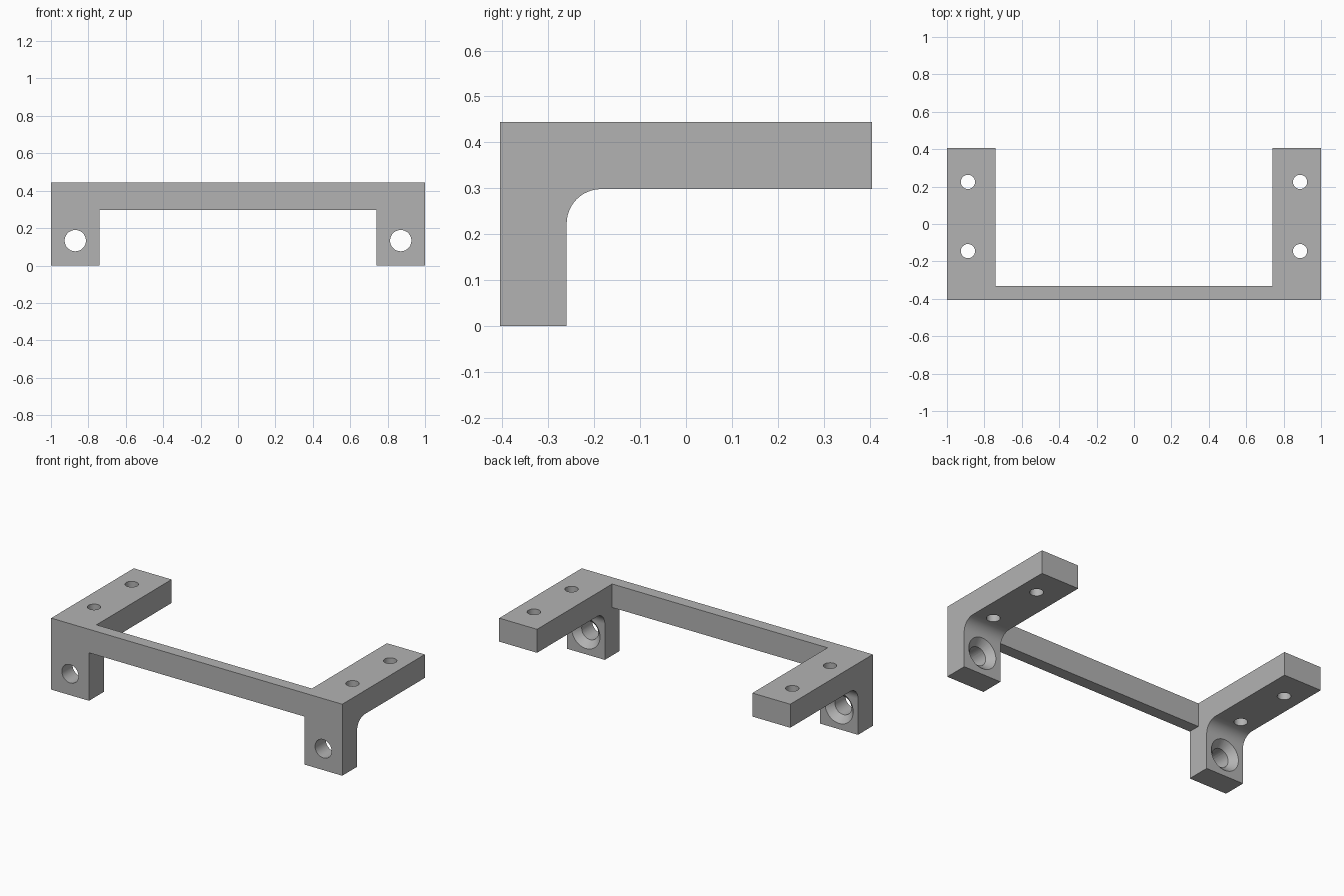
import bpy
import bmesh
import math
from mathutils import Matrix, Vector

# Remove the default cube
cube = bpy.data.objects.get("Cube")
if cube:
    bpy.data.objects.remove(cube, do_unlink=True)

# Main dimensions
FRONT, BACK = -0.405, 0.405
TOP, UNDER = 0.444, 0.298
INNER, OUTER = 0.74, 1.0
LEG_BACK = -0.26
FILLET = 0.075

grey = bpy.data.materials.new("plain grey")
grey.use_nodes = True
grey.diffuse_color = (0.45, 0.45, 0.45, 1)
grey.node_tree.nodes["Principled BSDF"].inputs["Base Color"].default_value = grey.diffuse_color


def make_object(name, bm):
    bmesh.ops.recalc_face_normals(bm, faces=bm.faces)
    mesh = bpy.data.meshes.new(name)
    bm.to_mesh(mesh)
    bm.free()
    mesh.materials.append(grey)
    obj = bpy.data.objects.new(name, mesh)
    bpy.context.collection.objects.link(obj)
    return obj


def prism(name, profile, x0, x1):
    """Extrude a (y, z) profile along x."""
    bm = bmesh.new()
    face = bm.faces.new([bm.verts.new((x0, y, z)) for y, z in profile])
    extruded = bmesh.ops.extrude_face_region(bm, geom=[face])["geom"]
    verts = [v for v in extruded if isinstance(v, bmesh.types.BMVert)]
    bmesh.ops.translate(bm, verts=verts, vec=(x1 - x0, 0, 0))
    return make_object(name, bm)


def cone(name, start, end, r0, r1):
    """Round cutter running from start to end."""
    start, end = Vector(start), Vector(end)
    axis = end - start
    turn = axis.to_track_quat('Z', 'Y').to_matrix().to_4x4()
    bm = bmesh.new()
    bmesh.ops.create_cone(bm, cap_ends=True, segments=48, radius1=r0, radius2=r1,
                          depth=axis.length,
                          matrix=Matrix.Translation((start + end) / 2) @ turn)
    obj = make_object(name, bm)
    obj.hide_render = True
    return obj


def apply(obj, mod):
    bpy.context.view_layer.objects.active = obj
    bpy.ops.object.modifier_apply(modifier=mod.name)


def combine(obj, other, operation):
    mod = obj.modifiers.new(operation.title(), 'BOOLEAN')
    mod.operation = operation
    mod.solver = 'EXACT'
    mod.object = other
    apply(obj, mod)
    bpy.data.objects.remove(other, do_unlink=True)


# End bracket: arm and leg with a rounded inside corner
fillet = []
for i in range(17):
    a = math.pi / 2 * (1 + i / 16)
    fillet.append((LEG_BACK + FILLET * (1 + math.cos(a)),
                   UNDER - FILLET * (1 - math.sin(a))))
profile = [(FRONT, 0), (FRONT, TOP), (BACK, TOP), (BACK, UNDER)] + fillet + [(LEG_BACK, 0)]
frame = prism("mounting_frame", profile, INNER, OUTER)

# Two screw holes down through the arm
for y in (-0.145, 0.225):
    combine(frame, cone("arm_hole", (0.888, y, 0.2), (0.888, y, 0.6), 0.038, 0.038),
            'DIFFERENCE')

# Countersunk hole through the leg
hx, hz, hr, sink = 0.87, 0.133, 0.057, 0.04
combine(frame, cone("leg_hole", (hx, FRONT - 0.1, hz), (hx, LEG_BACK + 0.1, hz), hr, hr),
        'DIFFERENCE')
combine(frame, cone("countersink", (hx, LEG_BACK - sink, hz), (hx, LEG_BACK + 0.004, hz),
                    hr, hr + sink + 0.004), 'DIFFERENCE')

# Matching bracket on the other side
mirror = frame.modifiers.new("Mirror", 'MIRROR')
apply(frame, mirror)

# Crossbar along the front
bar_back = -0.332
bar = prism("crossbar", [(FRONT, UNDER), (FRONT, TOP), (bar_back, TOP), (bar_back, UNDER)],
            -INNER - 0.05, INNER + 0.05)
combine(frame, bar, 'UNION')

# Smooth the round parts, keep the edges sharp
for obj in bpy.context.selected_objects:
    obj.select_set(False)
frame.select_set(True)
bpy.context.view_layer.objects.active = frame
bpy.ops.object.shade_smooth_by_angle(angle=math.radians(30))
